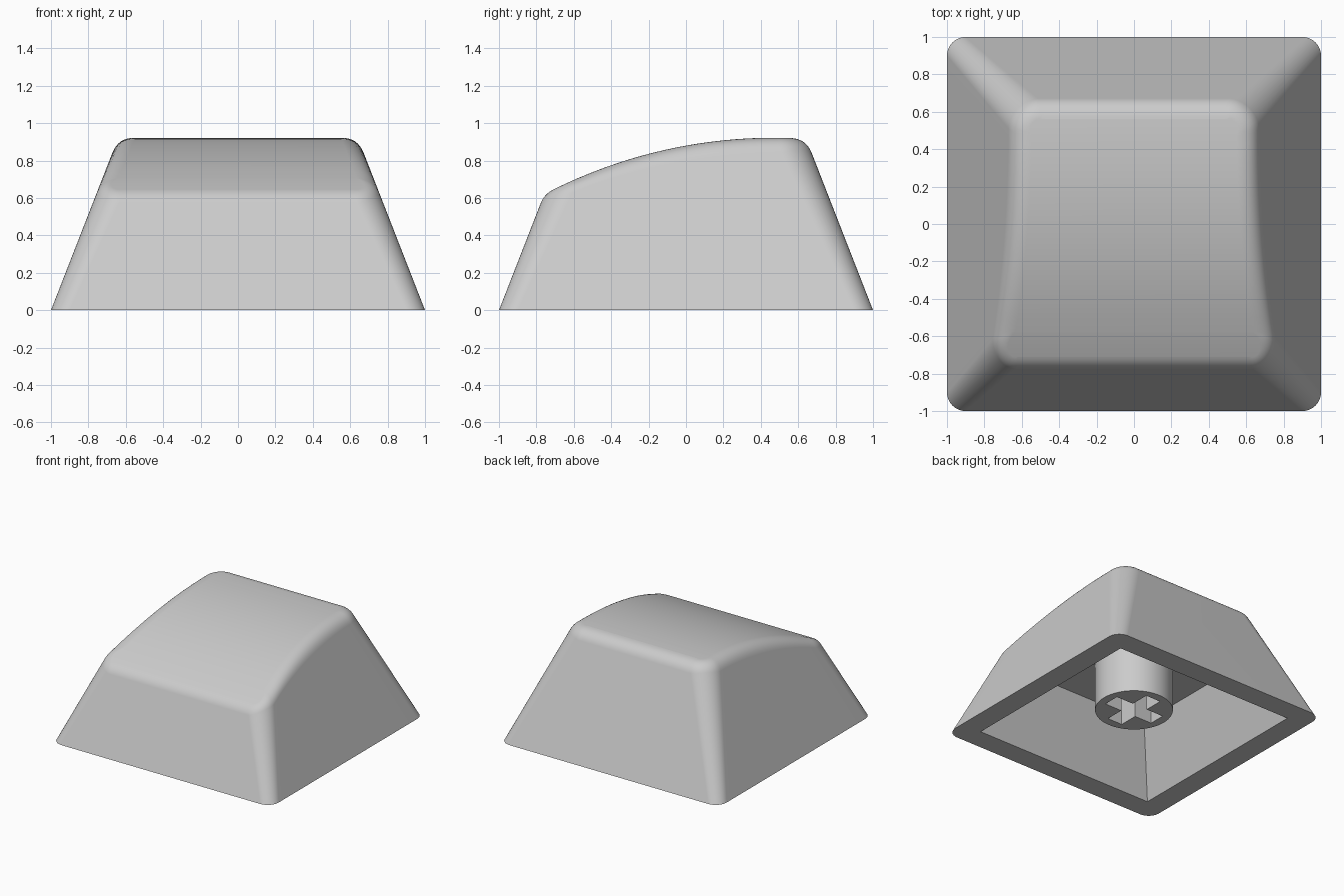
import bpy, bmesh, math
from mathutils import Vector

cube = bpy.data.objects.get("Cube")
if cube:
    bpy.data.objects.remove(cube, do_unlink=True)

plastic = bpy.data.materials.new("light_grey_plastic")
plastic.use_nodes = True
grey = (0.6, 0.6, 0.6, 1)
plastic.diffuse_color = grey
plastic.node_tree.nodes["Principled BSDF"].inputs["Base Color"].default_value = grey

FILLET = 0.13          # radius of the rounded top edge
FILLET_STEPS = 8
CORNER_STEPS = 10
SIDE_STEPS = 18
CEILING = 0.53         # height of the hollow underside
STEM_BOTTOM = 0.13


def finish(bm, name):
    bmesh.ops.recalc_face_normals(bm, faces=bm.faces)
    mesh = bpy.data.meshes.new(name)
    bm.to_mesh(mesh)
    bm.free()
    obj = bpy.data.objects.new(name, mesh)
    bpy.context.collection.objects.link(obj)
    mesh.materials.append(plastic)
    bpy.ops.object.select_all(action='DESELECT')
    obj.select_set(True)
    bpy.context.view_layer.objects.active = obj
    bpy.ops.object.shade_smooth_by_angle(angle=math.radians(30))
    mod = obj.modifiers.new("even_normals", 'WEIGHTED_NORMAL')
    mod.keep_sharp = True
    return obj


def top_height(y):
    """Cylindrical top, highest towards the back."""
    radius, crest_y, crest_z = 2.65, 0.47, 0.922
    return crest_z - radius + math.sqrt(radius ** 2 - (y - crest_y) ** 2)


def half_outline(half, r):
    """Right half of a rounded square, front to back, as (point, normal)."""
    out = []
    c = half - r
    for sy, start in ((-1, -90), (1, 0)):
        for i in range(CORNER_STEPS + 1):
            a = math.radians(start + 90 * i / CORNER_STEPS)
            n = Vector((math.cos(a), math.sin(a), 0))
            out.append((Vector((c, sy * c, 0)) + n * r, n))
        if sy < 0:
            for i in range(1, SIDE_STEPS):
                y = -c + 2 * c * i / SIDE_STEPS
                out.append((Vector((half, y, 0)), Vector((1, 0, 0))))
    return out


def column(base, upper, normal):
    """Points up one side, over the rounded edge and onto the top."""
    rise = upper + Vector((0, 0, 1)) - base
    z = 0.8
    for _ in range(30):
        z = top_height(base.y + rise.y * z)
    edge = base + rise * z
    slope = (top_height(edge.y + 0.01) - top_height(edge.y - 0.01)) / 0.02
    inward = Vector((-normal.x, -normal.y, -normal.y * slope)).normalized()
    t = FILLET * math.tan(rise.angle(inward) / 2)
    low = edge - rise.normalized() * t
    high = edge + inward * t
    high.z = top_height(high.y)
    pts = [base]
    for i in range(FILLET_STEPS + 1):
        u = i / FILLET_STEPS
        pts.append(low * (1 - u) ** 2 + edge * 2 * u * (1 - u) + high * u ** 2)
    return pts


def skin(bm, lower, upper):
    """Quads between two closed rings."""
    n = len(lower)
    for i in range(n):
        j = (i + 1) % n
        bm.faces.new((lower[i], lower[j], upper[j], upper[i]))


def square(bm, half, z):
    return [bm.verts.new((x * half, y * half, z))
            for x, y in ((-1, -1), (1, -1), (1, 1), (-1, 1))]


# Outer shell: tapered sides, rounded edge, curved top
bm = bmesh.new()
columns = [column(b, u, n) for (b, n), (u, _) in
           zip(half_outline(1.0, 0.10), half_outline(0.61, 0.17))]
columns += [[Vector((-p.x, p.y, p.z)) for p in col] for col in reversed(columns)]
rings = [[bm.verts.new(p) for p in ring] for ring in zip(*columns)]
for lower, upper in zip(rings, rings[1:]):
    skin(bm, lower, upper)
rim = rings[-1]
for k in range(len(rim) // 2 - 1):
    bm.faces.new((rim[k], rim[k + 1], rim[-2 - k], rim[-1 - k]))

# Hollow underside with sharp corners, joined by the flat bottom rim
mouth, roof = square(bm, 0.82, 0), square(bm, 0.62, CEILING)
skin(bm, mouth, roof)
bm.faces.new(roof)
bmesh.ops.triangle_fill(bm, use_beauty=True, normal=(0, 0, -1),
                        edges=[e for e in bm.edges if e.is_boundary])
finish(bm, "cap_shell")

# Round stem with a cross-shaped socket
bm = bmesh.new()
circle = [(0.293 * math.cos(a), 0.293 * math.sin(a))
          for a in (math.tau * i / 64 for i in range(64))]
arm, w = 0.225, 0.068
cross = []
for q in range(4):
    c, s = round(math.cos(q * math.pi / 2)), round(math.sin(q * math.pi / 2))
    cross += [(c * x - s * y, s * x + c * y) for x, y in ((arm, -w), (arm, w), (w, w))]
edges = []
for loop in (circle, cross):
    vs = [bm.verts.new((x, y, STEM_BOTTOM)) for x, y in loop]
    edges += [bm.edges.new((v, vs[i - 1])) for i, v in enumerate(vs)]
bmesh.ops.triangle_fill(bm, use_beauty=True, edges=edges, normal=(0, 0, -1))
grown = bmesh.ops.extrude_face_region(bm, geom=bm.faces[:])["geom"]
bmesh.ops.translate(bm, vec=(0, 0, CEILING - STEM_BOTTOM),
                    verts=[g for g in grown if isinstance(g, bmesh.types.BMVert)])
finish(bm, "stem")
